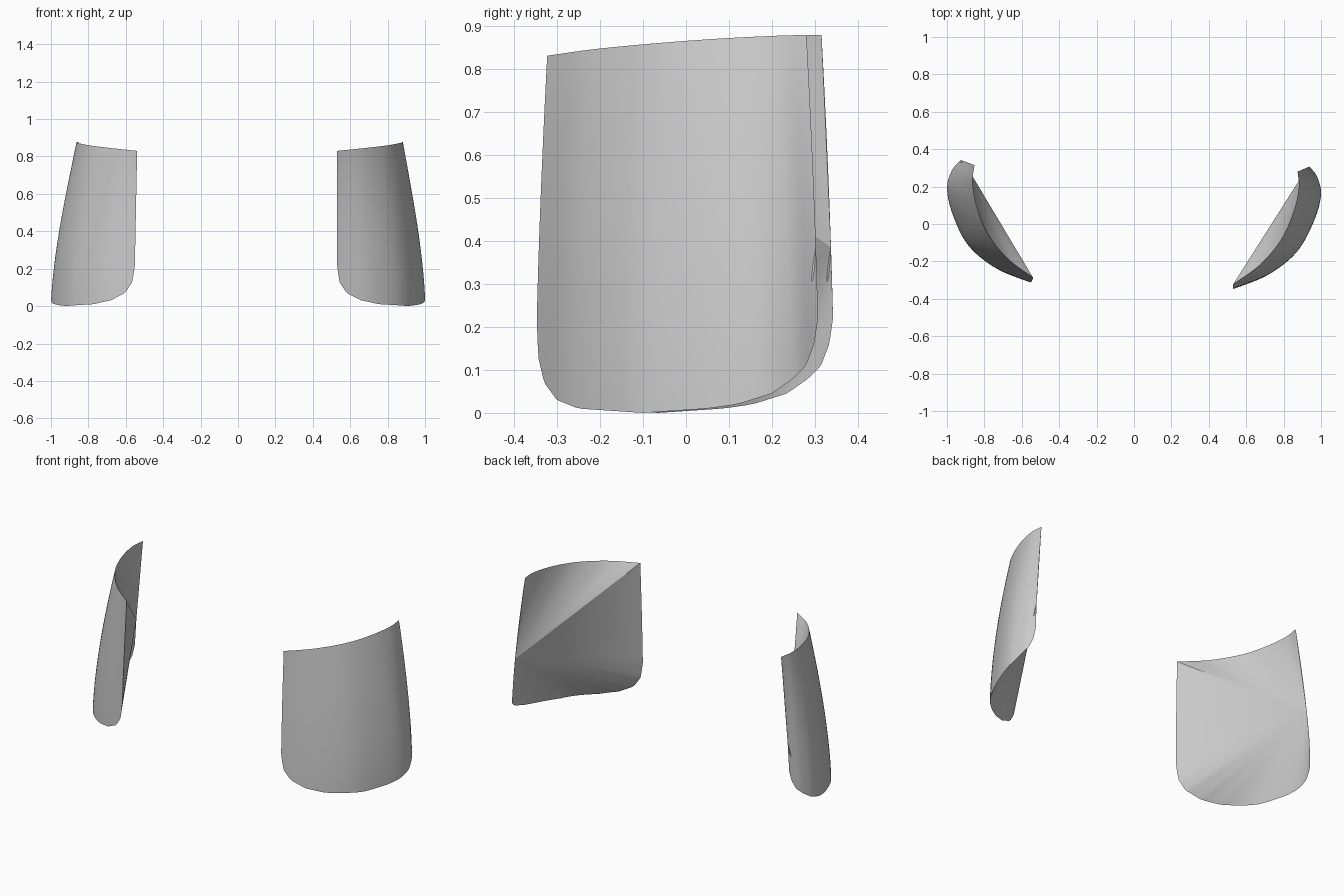
import bpy, bmesh, math
from mathutils import Vector

if "Cube" in bpy.data.objects:
    bpy.data.objects.remove(bpy.data.objects["Cube"])

# Plan curves of the curved plate, front edge to back edge (x, y)
TOP = [(.53, -.32), (.67, -.215), (.785, -.08), (.85, .06), (.88, .19), (.875, .28)]
LOW = [(.53, -.35), (.72, -.27), (.87, -.15), (.96, .01), (1.0, .15), (.985, .245), (.945, .31)]
# Lower edge height against y
HEM = [(-.35, .22), (-.345, .13), (-.33, .07), (-.3, .03), (-.25, .01), (-.1, .0), (.05, .01),
       (.12, .02), (.2, .045), (.25, .08), (.28, .11), (.3, .16), (.31, .22)]
COLS, ROWS = 56, 20


def spline(pts, u):
    """Catmull-Rom point at u in 0..1."""
    p = [Vector(q) for q in pts]
    p = [2 * p[0] - p[1]] + p + [2 * p[-1] - p[-2]]
    n = len(pts) - 1
    i = min(int(u * n), n - 1)
    t = u * n - i
    a, b, c, d = p[i:i + 4]
    return .5 * (2 * b + (c - a) * t + (2 * a - 5 * b + 4 * c - d) * t * t
                 + (3 * b - a - 3 * c + d) * t ** 3)


def hem_height(y):
    for (y0, z0), (y1, z1) in zip(HEM, HEM[1:]):
        if y <= y1:
            return z0 + (z1 - z0) * max(0, (y - y0) / (y1 - y0))
    return HEM[-1][1]


def plate(name, left):
    bm = bmesh.new()

    def place(x, y, z):
        if left:   # the left plate sits slightly further back and is turned a little
            x = -(x + .008 - .05 * y - .018 * z)
            y += .035
        return bm.verts.new((x, y, z))

    # Curved outer shell
    grid = []
    for i in range(COLS + 1):
        u = .5 - .5 * math.cos(math.pi * i / COLS)   # denser towards both side edges
        hi, lo = spline(TOP, u), spline(LOW, u)
        z0 = hem_height(lo.y)
        z1 = .83 + .048 * math.sin(u * math.pi / 2)
        col = []
        for j in range(ROWS + 1):
            z = z0 + (z1 - z0) * j / ROWS
            p = lo.lerp(hi, (z / .878) ** 1.6)
            col.append(place(p.x, p.y, z))
        grid.append(col)
    for a, b in zip(grid, grid[1:]):
        for j in range(ROWS):
            bm.faces.new((a[j], b[j], b[j + 1], a[j + 1]))

    # Closed inner side: a fan from the middle of the back edge to the whole rim
    rim = ([c[0] for c in grid] + grid[-1][1:] + [c[-1] for c in grid[-2::-1]]
           + grid[0][-2:0:-1])
    k = min(range(COLS + 1, COLS + ROWS), key=lambda n: abs(rim[n].co.z - .39))
    rim = rim[k:] + rim[:k]
    for a, b in zip(rim[1:], rim[2:]):
        bm.faces.new((rim[0], b, a))

    bmesh.ops.recalc_face_normals(bm, faces=bm.faces)
    me = bpy.data.meshes.new(name)
    bm.to_mesh(me)
    bm.free()
    ob = bpy.data.objects.new(name, me)
    bpy.context.collection.objects.link(ob)
    bpy.ops.object.select_all(action='DESELECT')
    ob.select_set(True)
    bpy.context.view_layer.objects.active = ob
    bpy.ops.object.shade_smooth_by_angle(angle=math.radians(35))


plate("right_side_plate", False)
plate("left_side_plate", True)
